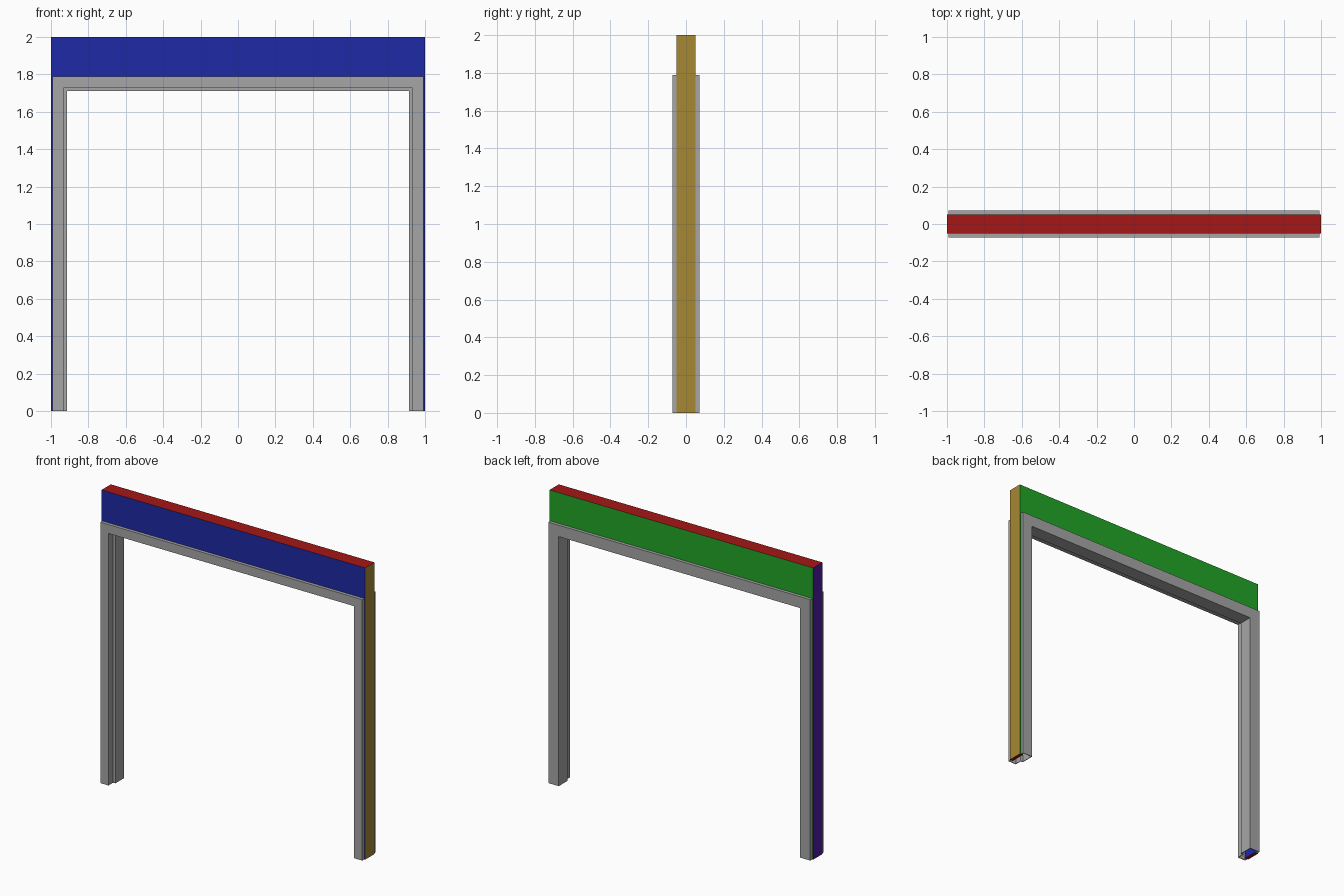
import bpy, bmesh

if "Cube" in bpy.data.objects:
    bpy.data.objects.remove(bpy.data.objects["Cube"])

def material(name, rgb):
    m = bpy.data.materials.new(name)
    m.diffuse_color = (*rgb, 1)
    m.use_nodes = True
    m.node_tree.nodes["Principled BSDF"].inputs["Base Color"].default_value = m.diffuse_color
    return m

def arch(a, h):
    # Corner points of an upside-down U, from left foot to right foot
    return [(-a, 0), (-a, h), (a, h), (a, 0)]

def make_object(name, bm, mats):
    me = bpy.data.meshes.new(name)
    bmesh.ops.recalc_face_normals(bm, faces=bm.faces)
    bm.to_mesh(me)
    bm.free()
    for m in mats:
        me.materials.append(m)
    ob = bpy.data.objects.new(name, me)
    bpy.context.collection.objects.link(ob)
    return ob

blue = material("front_blue", (0.013, 0.023, 0.38))
green = material("back_green", (0.016, 0.38, 0.019))
red = material("top_red", (0.38, 0.008, 0.008))
ochre = material("right_ochre", (0.38, 0.25, 0.034))
purple = material("left_purple", (0.08, 0.012, 0.38))
grey = material("frame_grey", (0.38, 0.38, 0.38))

# Wall with a doorway, one colour per side
bm = bmesh.new()
outline = arch(1, 2) + arch(0.975, 1.775)[::-1]
front = [bm.verts.new((x, -0.05, z)) for x, z in outline]
face = bm.faces.new(front)
ext = bmesh.ops.extrude_face_region(bm, geom=[face], use_keep_orig=True)
bmesh.ops.translate(bm, vec=(0, 0.1, 0),
                    verts=[v for v in ext["geom"] if isinstance(v, bmesh.types.BMVert)])
bmesh.ops.recalc_face_normals(bm, faces=bm.faces)
for f in bm.faces:
    n, c = f.normal, f.calc_center_median()
    if abs(n.z) > 0.5:
        f.material_index = 2
    elif n.y > 0.5:
        f.material_index = 1
    elif c.x > 0.99:
        f.material_index = 3
    elif c.x < -0.99:
        f.material_index = 4
make_object("wall", bm, (blue, green, red, ochre, purple))

# Hollow door frame: folded sheet profile (offset from opening, y) swept round the doorway
profile = [(0.078, -0.05), (0.078, -0.072), (0.017, -0.072), (0.017, -0.022),
           (0, -0.022), (0, 0.072), (0.078, 0.072), (0.078, 0.05)]
bm = bmesh.new()
rows = [[bm.verts.new((x, y, z)) for x, z in arch(0.915 + d, 1.711 + d)] for d, y in profile]
for p, q in zip(rows, rows[1:]):
    for i in range(3):
        bm.faces.new((p[i], p[i + 1], q[i + 1], q[i]))
frame = make_object("door_frame", bm, (grey,))
sheet = frame.modifiers.new("sheet_thickness", 'SOLIDIFY')
sheet.thickness = 0.004
# Thicken into the hollow, whichever way the normals came out
outward = any(f.normal.y < -0.5 and f.center.y < -0.07 for f in frame.data.polygons)
sheet.offset = -1 if outward else 1
sheet.use_even_offset = True
